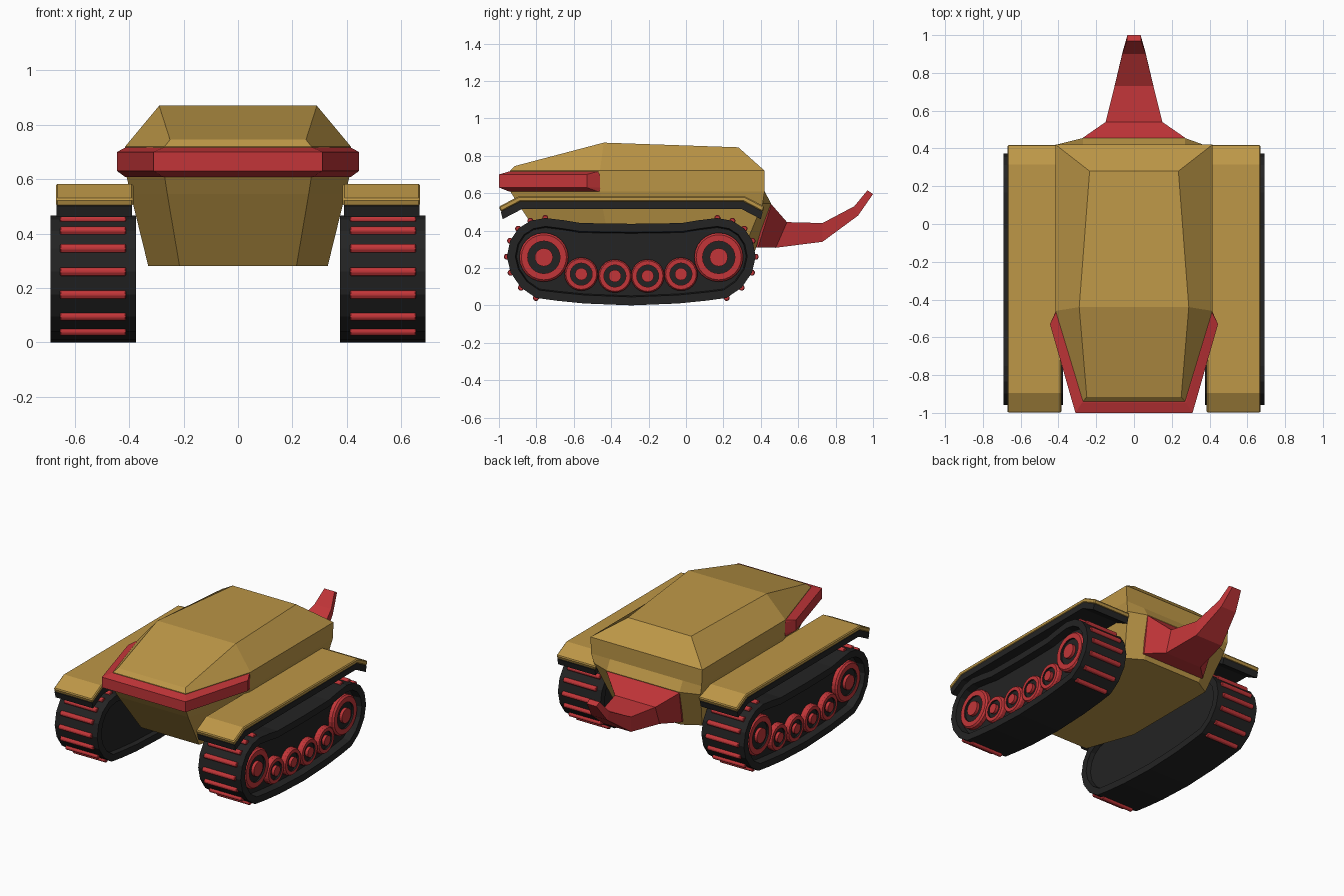
import bpy, bmesh, math
from mathutils import Vector

if "Cube" in bpy.data.objects:
    bpy.data.objects.remove(bpy.data.objects["Cube"])


def material(name, rgb):
    m = bpy.data.materials.new(name)
    m.diffuse_color = (*rgb, 1)
    m.use_nodes = True
    m.node_tree.nodes["Principled BSDF"].inputs["Base Color"].default_value = m.diffuse_color
    return m


GOLD = material("gold paint", (0.51, 0.31, 0.063))
RED = material("red paint", (0.54, 0.036, 0.04))
BLACK = material("black rubber", (0.017, 0.017, 0.017))


def finish(bm, name, mats, mirror=False, bevel=0):
    bmesh.ops.recalc_face_normals(bm, faces=bm.faces)
    me = bpy.data.meshes.new(name)
    bm.to_mesh(me)
    bm.free()
    for m in mats:
        me.materials.append(m)
    ob = bpy.data.objects.new(name, me)
    bpy.context.collection.objects.link(ob)
    if bevel:
        b = ob.modifiers.new("bevel", 'BEVEL')
        b.width, b.segments = bevel, 1
    if mirror:
        ob.modifiers.new("mirror", 'MIRROR')
    return ob


def loft(name, mat, sections):
    """Skin a stack of half outlines (x > 0), each mirrored into a closed ring."""
    bm = bmesh.new()
    n = len(sections[0])
    rings = []
    for s in sections:
        full = list(s) + [(-x, y, z) for x, y, z in reversed(s)]
        rings.append([bm.verts.new(p) for p in full])
    for a, b in zip(rings, rings[1:]):
        for i in range(2 * n):
            j = (i + 1) % (2 * n)
            bm.faces.new((a[i], a[j], b[j], b[i]))
    for r in (rings[0], rings[-1]):
        for i in range(n - 1):
            bm.faces.new((r[i], r[i + 1], r[2 * n - 2 - i], r[2 * n - 1 - i]))
    return finish(bm, name, [mat])


def flat(z, pts):
    return [(x, y, z) for x, y in pts]


def prism(bm, profile, x0, x1):
    """Extrude a (y, z) profile along x; returns the two end faces."""
    a = [bm.verts.new((x0, y, z)) for y, z in profile]
    b = [bm.verts.new((x1, y, z)) for y, z in profile]
    for i in range(len(a)):
        j = (i + 1) % len(a)
        bm.faces.new((a[i], a[j], b[j], b[i]))
    return bm.faces.new(a[::-1]), bm.faces.new(b)


# Hull
loft("hull", GOLD, [
    flat(0.28, [(.215, -.72), (.33, -.40), (.33, .30), (.22, .365)]),
    flat(0.545, [(.26, -.90), (.395, -.45), (.395, .41), (.27, .455)]),
    flat(0.61, [(.27, -.94), (.41, -.46), (.41, .42), (.27, .42)]),
    flat(0.72, [(.27, -.94), (.415, -.46), (.415, .42), (.27, .42)]),
    [(.25, -.915, .745), (.29, -.44, .87), (.235, .28, .845), (.15, .28, .845)],
])

# Red bumper band wrapping the nose
inner = [(.275, -.945), (.415, -.47), (.40, -.45)]
outer = [(.31, -1.0), (.445, -.53), (.413, -.46)]
loft("bumper_band", RED, [flat(.608, inner), flat(.63, outer),
                          flat(.70, outer), flat(.716, inner)])

# Tail: top edge and bottom edge of each section
loft("tail", RED, [
    [(.27, .44, .545), (.24, .375, .31)],
    [(.27, .457, .54), (.24, .385, .31)],
    [(.15, .54, .445), (.14, .48, .308)],
    [(.103, .73, .44), (.103, .73, .34)],
    [(.062, .90, .53), (.058, .92, .48)],
    [(.038, .97, .615), (.035, 1.0, .595)],
])


# Fenders with a rubber lining underneath
def fender_profile(y0, y1, top, thick, drop=.055, run=.105):
    up = [(y0, top - drop), (y0 + run, top), (y1 - run, top), (y1, top - drop)]
    low = [(y + d, z - thick) for (y, z), d in zip(up, (.01, .01, -.01, -.01))]
    return up + low[::-1]


bm = bmesh.new()
prism(bm, fender_profile(-1.0, .42, .583, .028), .385, .67)
finish(bm, "fenders", [GOLD], True, .006)
bm = bmesh.new()
prism(bm, fender_profile(-.99, .41, .556, .04), .39, .668)
finish(bm, "fender_linings", [BLACK], True)

# Tracks: half outline as (distance from middle, z), bottom to top
MID = -.2925
half = [(.25, .01), (.40, .025), (.51, .04), (.59, .095), (.645, .175),
        (.665, .26), (.648, .345), (.605, .41), (.54, .452), (.46, .467),
        (.36, .455), (.27, .44)]
outline = ([(MID, 0)] + [(MID + d, z) for d, z in half] + [(MID, .436)]
           + [(MID - d, z) for d, z in reversed(half)])
bm = bmesh.new()
ends = prism(bm, outline, .375, .69)
bmesh.ops.recalc_face_normals(bm, faces=bm.faces)
for f, depth in zip(ends, (.03, .05)):
    bmesh.ops.inset_region(bm, faces=[f], thickness=.045)
    bmesh.ops.inset_region(bm, faces=[f], thickness=.006, depth=-depth)
finish(bm, "tracks", [BLACK], True)

# Tread cleats on the curved ends of the tracks
bm = bmesh.new()
for d, z in half[2:10]:
    for s in (-1, 1):
        hexagon = [(MID + s * d + .018 * math.cos(k * math.pi / 3),
                    z + .018 * math.sin(k * math.pi / 3)) for k in range(6)]
        prism(bm, hexagon, .412, .655)
finish(bm, "tread_cleats", [RED], True, .004)

# Road wheels: turned profile (radius factor, x), black groove in the middle
turned = [(1, .625), (1, .665), (.92, .676), (.66, .676), (.66, .664),
          (.37, .664), (.37, .684)]
wheels = [(-.76, .257, .131), (.175, .257, .131), (-.56, .167, .089),
          (-.38, .157, .089), (-.205, .157, .089), (-.027, .167, .089)]
bm = bmesh.new()
N = 24
for cy, cz, r in wheels:
    rings = [[bm.verts.new((x, cy + r * f * math.cos(2 * math.pi * k / N),
                            cz + r * f * math.sin(2 * math.pi * k / N)))
              for k in range(N)] for f, x in turned]
    for i, (a, b) in enumerate(zip(rings, rings[1:])):
        for k in range(N):
            j = (k + 1) % N
            face = bm.faces.new((a[k], a[j], b[j], b[k]))
            face.material_index = 1 if i in (3, 4) else 0
    bm.faces.new(rings[-1])
    bm.faces.new(rings[0][::-1])
finish(bm, "road_wheels", [RED, BLACK], True)
